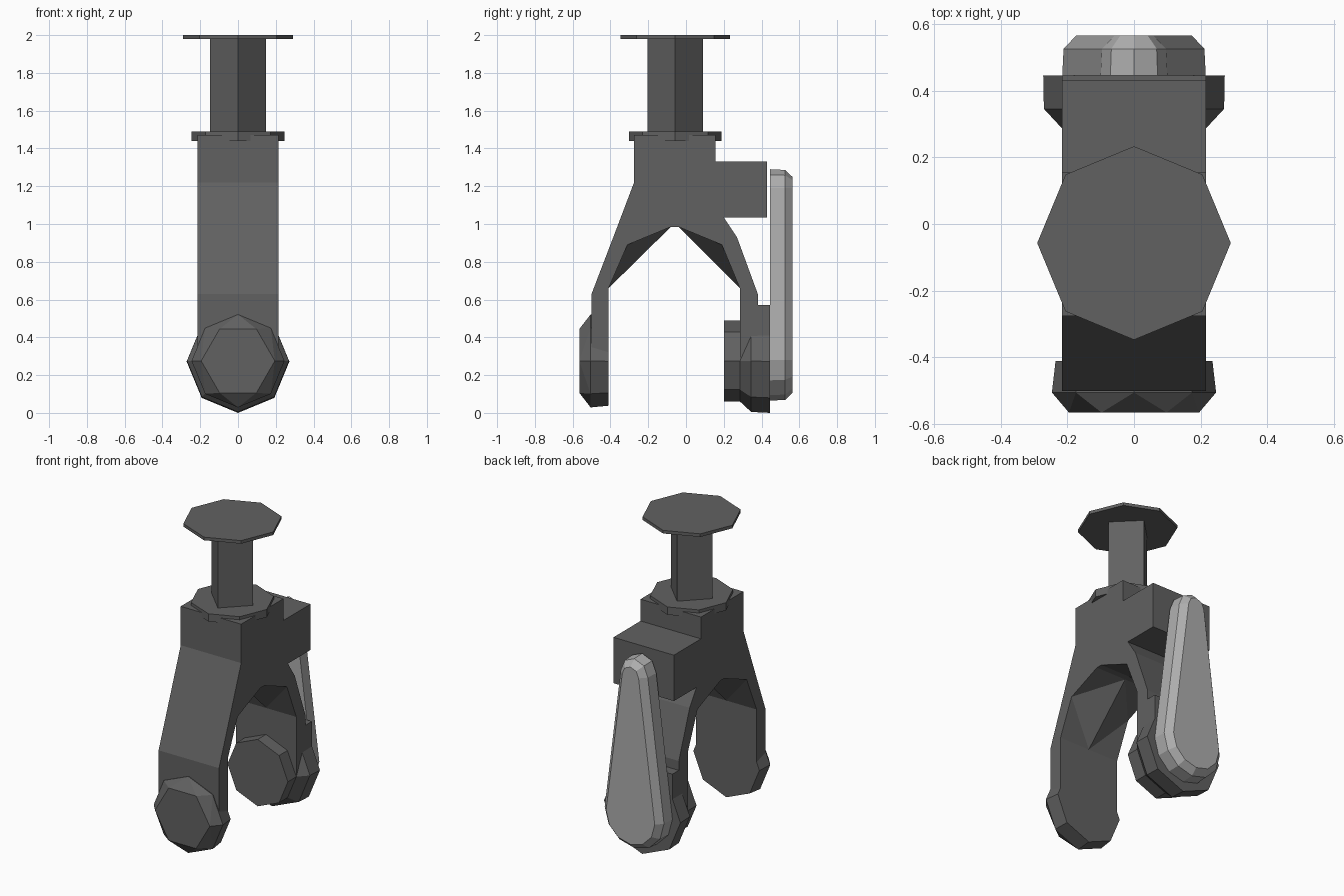
import bpy, bmesh
from math import sin, cos, pi

if "Cube" in bpy.data.objects:
    bpy.data.objects.remove(bpy.data.objects["Cube"])


def material(name, v):
    m = bpy.data.materials.new(name)
    m.diffuse_color = (v, v, v, 1)
    m.use_nodes = True
    m.node_tree.nodes["Principled BSDF"].inputs["Base Color"].default_value = m.diffuse_color
    return m


DARK = material("dark_grey", 0.12)
LIGHT = material("light_grey", 0.42)


def finish(name, bm, mat=DARK):
    bmesh.ops.recalc_face_normals(bm, faces=bm.faces)
    me = bpy.data.meshes.new(name)
    bm.to_mesh(me)
    bm.free()
    me.materials.append(mat)
    ob = bpy.data.objects.new(name, me)
    bpy.context.collection.objects.link(ob)
    return ob


def hull(name, pts, mat=DARK):
    bm = bmesh.new()
    vs = [bm.verts.new(p) for p in pts]
    res = bmesh.ops.convex_hull(bm, input=vs)
    extra = [v for v in res["geom_interior"] if isinstance(v, bmesh.types.BMVert)]
    bmesh.ops.delete(bm, geom=extra, context='VERTS')
    bmesh.ops.dissolve_limit(bm, angle_limit=0.01, verts=bm.verts, edges=bm.edges)
    return finish(name, bm, mat)


def ring_y(r, y, z, n=8, start=pi / 2):
    """Polygon facing front to back."""
    return [(r * cos(start + 2 * pi * i / n), y, z + r * sin(start + 2 * pi * i / n))
            for i in range(n)]


def disc(name, r, z0, z1, n):
    """Upright prism on the stem axis."""
    hull(name, [(r * cos(2 * pi * i / n), -0.057 + r * sin(2 * pi * i / n), z)
                for z in (z0, z1) for i in range(n)])


def box(name, x, y0, y1, z0, z1):
    hull(name, [(sx * x, y, z) for sx in (-1, 1) for y in (y0, y1) for z in (z0, z1)])


# Stem with its plate and collar
disc("top_plate", 0.29, 1.98, 2.0, 8)
disc("stem", 0.148, 1.46, 1.98, 4)
disc("stem_collar", 0.245, 1.44, 1.49, 8)

# Fork body: side profile (y, z) extruded across x
W = 0.215
profile = [(-0.275, 1.47), (-0.275, 1.22), (-0.385, 0.93), (-0.5, 0.63), (-0.5, 0.275),
           (-0.41, 0.275), (-0.41, 0.66), (-0.31, 0.89), (-0.08, 0.985), (-0.04, 0.985),
           (0.19, 0.89), (0.285, 0.66), (0.285, 0.275), (0.38, 0.275), (0.38, 0.63),
           (0.27, 0.93), (0.2, 1.035), (0.43, 1.035), (0.43, 1.33), (0.155, 1.33),
           (0.155, 1.47)]
bm = bmesh.new()
face = bm.faces.new([bm.verts.new((-W, y, z)) for y, z in profile])
ext = bmesh.ops.extrude_face_region(bm, geom=[face])
bmesh.ops.translate(bm, vec=(2 * W, 0, 0),
                    verts=[v for v in ext["geom"] if isinstance(v, bmesh.types.BMVert)])
finish("fork_body", bm)

# Faceted gussets under the arch
for name, low, mid, top in (("front_gusset", -0.41, -0.31, -0.08),
                            ("rear_gusset", 0.285, 0.19, -0.04)):
    hull(name, [(-W, mid, 0.89), (W, mid, 0.89), (0, low, 0.66), (0, top, 0.985)])

# Front hub
hull("front_hub", ring_y(0.235, -0.41, 0.273) + ring_y(0.246, -0.505, 0.275)
     + ring_y(0.195, -0.565, 0.275, 6, 0))

# Rear hub, its mounting column and inner cap
hull("rear_hub", ring_y(0.205, 0.275, 0.275) + ring_y(0.27, 0.345, 0.275)
     + ring_y(0.272, 0.445, 0.272))
box("rear_column", W, 0.37, 0.445, 0.3, 0.57)
hull("inner_cap", ring_y(0.215, 0.2, 0.275) + ring_y(0.215, 0.29, 0.275))


# Tapered rear cover with chamfered outer edge
def teardrop(y, inset):
    return (ring_y(0.215 - inset, y, 0.28, 12) + ring_y(0.1 - inset, y, 1.19, 8))


hull("rear_cover", teardrop(0.445, 0) + teardrop(0.525, 0.004) + teardrop(0.565, 0.042), LIGHT)
